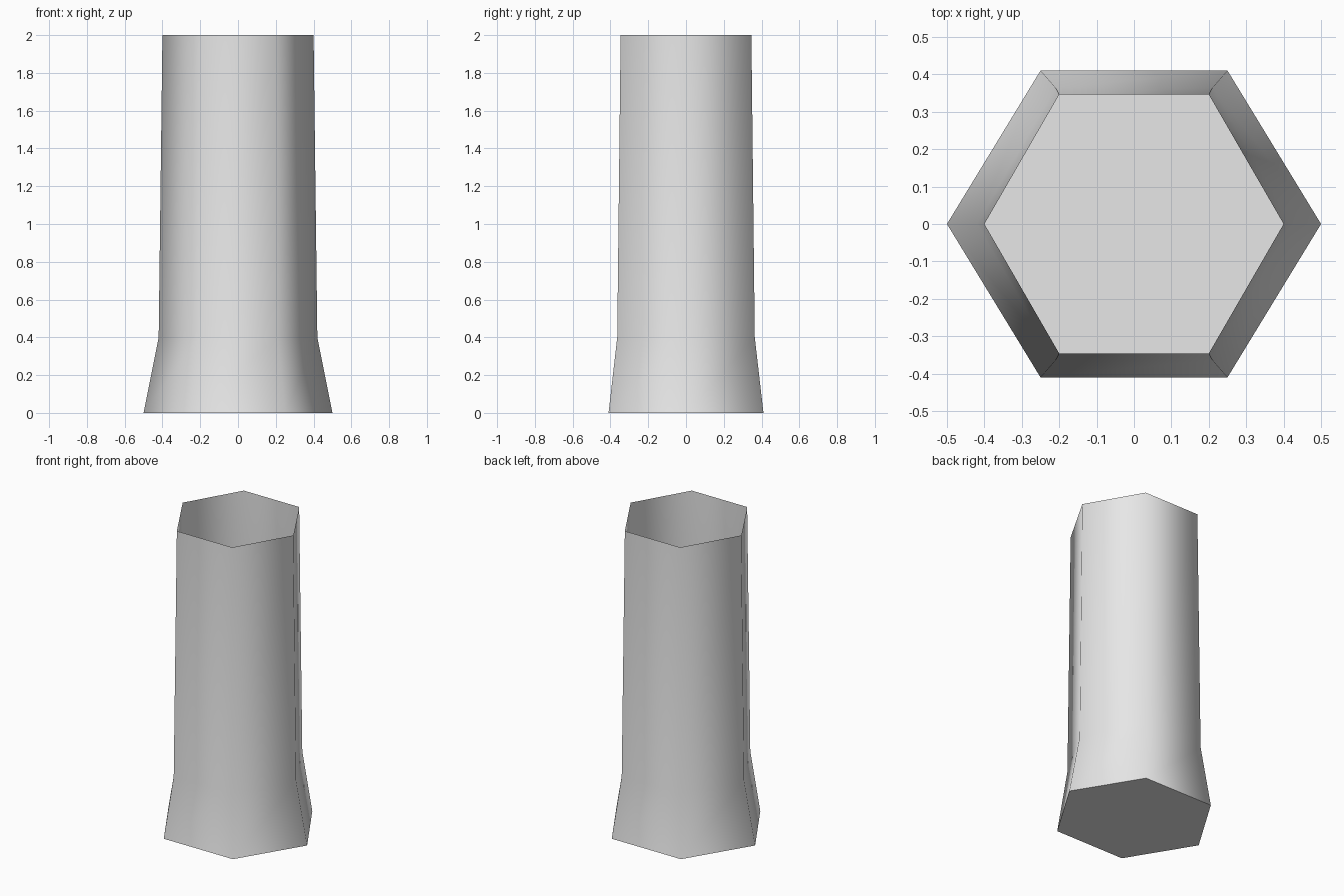
import bpy, bmesh, math

if "Cube" in bpy.data.objects:
    bpy.data.objects.remove(bpy.data.objects["Cube"])

grey = bpy.data.materials.new("light grey")
grey.diffuse_color = (0.8, 0.8, 0.8, 1)
grey.use_nodes = True
grey.node_tree.nodes["Principled BSDF"].inputs["Base Color"].default_value = grey.diffuse_color

# Rings of the open hexagonal tube: height, x radius, half depth in y
rings = [(0.0, 0.50, 0.41), (0.4, 0.42, 0.364), (2.0, 0.40, 0.346)]
SIDES = 6

bm = bmesh.new()
loops = []
for z, rx, hy in rings:
    ry = hy / math.sin(math.pi / 3)
    loops.append([bm.verts.new((rx * math.cos(math.tau * i / SIDES),
                                ry * math.sin(math.tau * i / SIDES), z))
                  for i in range(SIDES)])

# Smooth flared walls, open at the top
for low, high in zip(loops, loops[1:]):
    for i in range(SIDES):
        j = (i + 1) % SIDES
        bm.faces.new((low[i], low[j], high[j], high[i])).smooth = True

# Flat floor with a sharp rim
floor = bm.faces.new(loops[0][::-1])
for edge in floor.edges:
    edge.smooth = False

mesh = bpy.data.meshes.new("hexagonal_tube")
bm.to_mesh(mesh)
bm.free()
mesh.materials.append(grey)
tube = bpy.data.objects.new("hexagonal_tube", mesh)
bpy.context.collection.objects.link(tube)
